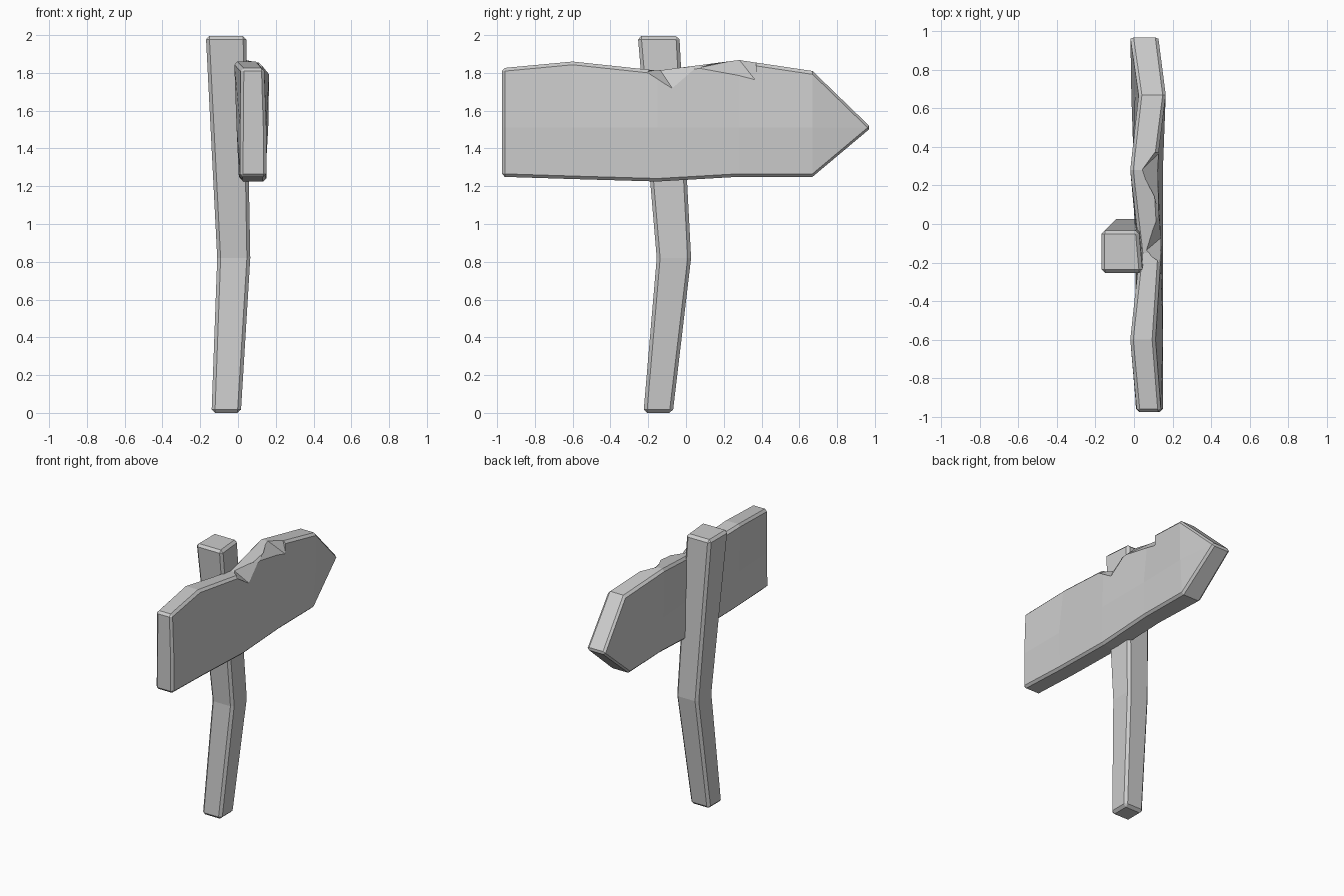
import bpy, bmesh, math

if "Cube" in bpy.data.objects:
    bpy.data.objects.remove(bpy.data.objects["Cube"])


def mesh_object(name, verts, faces):
    me = bpy.data.meshes.new(name)
    me.from_pydata(verts, [], faces)
    bm = bmesh.new()
    bm.from_mesh(me)
    bmesh.ops.recalc_face_normals(bm, faces=bm.faces)
    bm.to_mesh(me)
    bm.free()
    ob = bpy.data.objects.new(name, me)
    bpy.context.collection.objects.link(ob)
    return ob


def bevel(ob, width, angle):
    m = ob.modifiers.new("worn_edges", 'BEVEL')
    m.width = width
    m.segments = 1
    m.limit_method = 'ANGLE'
    m.angle_limit = math.radians(angle)


def rings(name, sections):
    """Join equal-length loops into a closed skin with end caps."""
    n = len(sections[0])
    verts = [p for s in sections for p in s]
    faces = [[i * n + j, i * n + (j + 1) % n, (i + 1) * n + (j + 1) % n, (i + 1) * n + j]
             for i in range(len(sections) - 1) for j in range(n)]
    faces += [list(range(n)), [len(verts) - n + j for j in range(n)]]
    return mesh_object(name, verts, faces)


# Crooked post: z, x range, y range
post_rows = [(0.0, -0.14, 0.015, -0.225, -0.07),
             (0.82, -0.11, 0.065, -0.155, 0.027),
             (1.995, -0.17, 0.045, -0.255, -0.035)]
post = rings("post", [[(x0, y0, z), (x1, y0, z), (x1 - 0.02 * (z > 1), y1, z), (x0, y1, z)]
                      for z, x0, x1, y0, y1 in post_rows])
bevel(post, 0.018, 40)

# Arrow board: y, top (z, back x, face x), bottom (z, back x, face x)
stations = [(-0.975, 1.825, 0.015, 0.14, 1.25, 0.01, 0.15),
            (-0.60, 1.86, -0.02, 0.11, 1.238, 0.005, 0.145),
            (-0.15, 1.812, 0.03, 0.14, 1.225, 0.01, 0.15),
            (0.28, 1.868, -0.02, 0.115, 1.25, 0.0, 0.15),
            (0.67, 1.81, 0.025, 0.165, 1.25, -0.015, 0.145)]
loops = []
for y, zt, a, b, zb, c, d in stations:
    mid_back, mid_face = (a + c) / 2, max((b + d) / 2, 0.145) + 0.005
    loops.append([(a, y, zt), (b, y, zt), (mid_face, y, 1.51),
                  (d, y, zb), (c, y, zb), (mid_back, y, 1.51)])
# Pointed tip closes the loops to one short edge
tip = [(-0.02, 0.98, 1.51), (0.125, 0.98, 1.51)]
n, m = 6, len(loops)
verts = [p for s in loops for p in s] + tip
faces = [[i * n + j, i * n + (j + 1) % n, (i + 1) * n + (j + 1) % n, (i + 1) * n + j]
         for i in range(m - 1) for j in range(n)]
e, tb, tf = (m - 1) * n, m * n, m * n + 1
faces += [list(range(n)), [e, e + 1, tf, tb], [e + 1, e + 2, tf], [e + 2, e + 3, tf],
          [e + 3, e + 4, tb, tf], [e + 4, e + 5, tb], [e + 5, e, tb]]
board = mesh_object("arrow_board", verts, faces)
bevel(board, 0.016, 50)

# Splintered chips along the upper face edge
chips = [[(0.04, 0.28, 1.872), (0.13, 0.06, 1.825), (0.132, 0.37, 1.758),
          (0.105, 0.37, 1.86), (0.3, 0.37, 1.8), (0.25, 0.25, 2.0)],
         [(0.06, -0.14, 1.82), (0.132, 0.07, 1.835), (0.142, -0.07, 1.715),
          (0.135, -0.21, 1.805), (0.3, -0.07, 1.75), (0.25, -0.1, 2.0)]]
for k, pts in enumerate(chips):
    me = bpy.data.meshes.new("chip_cutter")
    bm = bmesh.new()
    for p in pts:
        bm.verts.new(p)
    bmesh.ops.convex_hull(bm, input=bm.verts)
    bmesh.ops.recalc_face_normals(bm, faces=bm.faces)
    bm.to_mesh(me)
    bm.free()
    cutter = bpy.data.objects.new("chip_cutter", me)
    bpy.context.collection.objects.link(cutter)
    cutter.hide_render = True
    cutter.hide_set(True)
    cut = board.modifiers.new("chip", 'BOOLEAN')
    cut.operation = 'DIFFERENCE'
    cut.solver = 'EXACT'
    cut.object = cutter
